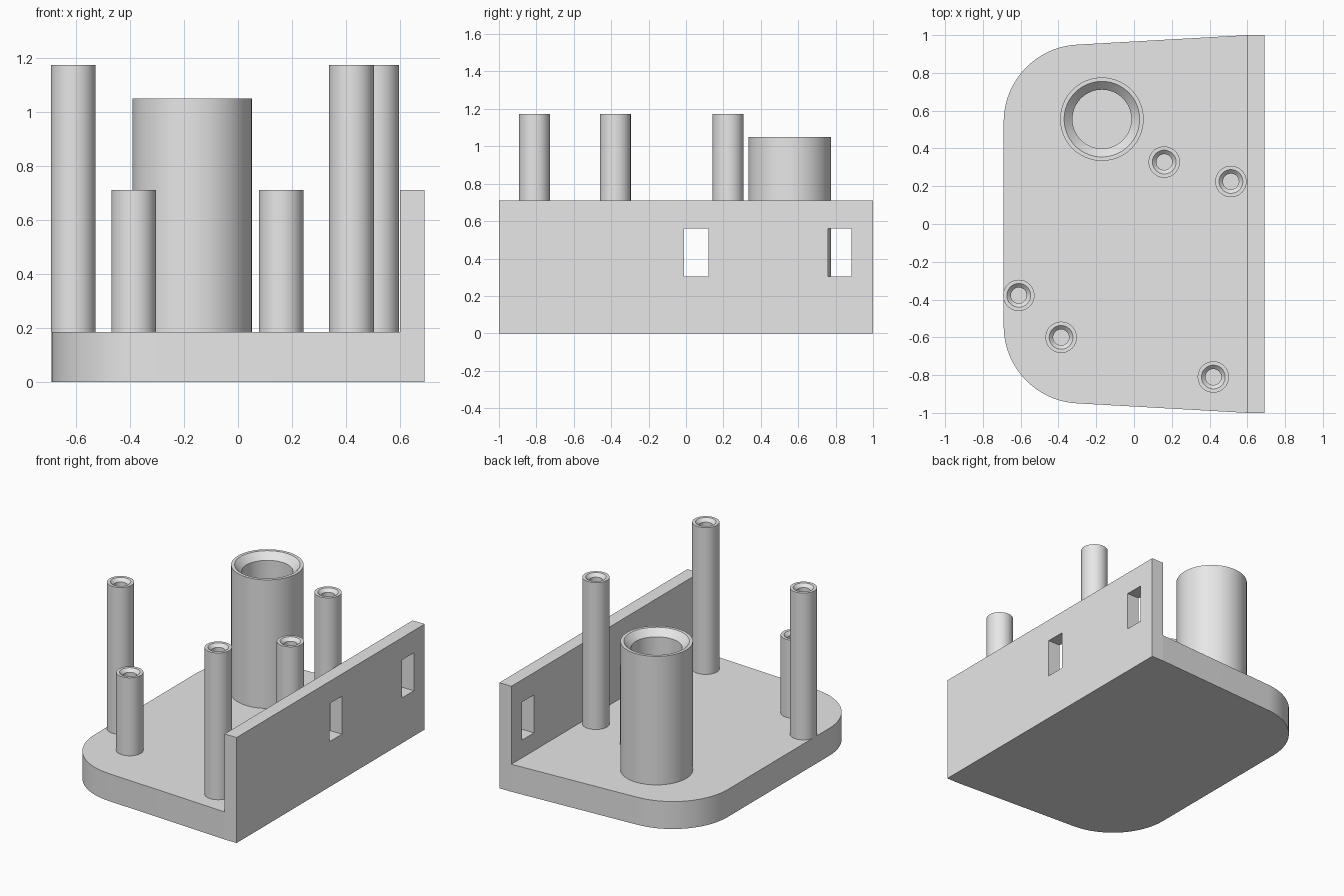
import bpy, bmesh, math

if "Cube" in bpy.data.objects:
    bpy.data.objects.remove(bpy.data.objects["Cube"])

grey = bpy.data.materials.new("plain_grey")
grey.diffuse_color = (0.8, 0.8, 0.8, 1)
grey.use_nodes = True
grey.node_tree.nodes["Principled BSDF"].inputs["Base Color"].default_value = grey.diffuse_color

PLATE_TOP = 0.185
WALL_TOP = 0.71
WALL_IN, WALL_OUT = 0.6, 0.69


def finish(bm, name, smooth=False):
    bmesh.ops.recalc_face_normals(bm, faces=bm.faces[:])
    me = bpy.data.meshes.new(name)
    bm.to_mesh(me)
    bm.free()
    me.materials.append(grey)
    ob = bpy.data.objects.new(name, me)
    bpy.context.collection.objects.link(ob)
    if smooth:
        bpy.ops.object.select_all(action='DESELECT')
        ob.select_set(True)
        bpy.context.view_layer.objects.active = ob
        bpy.ops.object.shade_smooth_by_angle(angle=math.radians(30))
    return ob


# Base plate: slightly tapered outline with two large rounded corners
R, CX, CY, STEPS = 0.41, -0.28, 0.54, 24
half = [(WALL_IN, 1.0)]
for i in range(STEPS + 1):
    a = math.radians(93.1 + (180 - 93.1) * i / STEPS)
    half.append((CX + R * math.cos(a), CY + R * math.sin(a)))
outline = half + [(x, -y) for x, y in reversed(half)]
bm = bmesh.new()
low = [bm.verts.new((x, y, 0)) for x, y in outline]
high = [bm.verts.new((x, y, PLATE_TOP)) for x, y in outline]
bm.faces.new(low)
bm.faces.new(high)
for i in range(len(outline) - 1):  # the side joining the wall stays open
    bm.faces.new((low[i], low[i + 1], high[i + 1], high[i]))
finish(bm, "base_plate", True)

# Upright wall with two rectangular windows
ys = [-1, -0.01, 0.12, 0.76, 0.885, 1]
zs = [0, PLATE_TOP, 0.305, 0.56, WALL_TOP]
windows = {(1, 2), (3, 2)}
bm = bmesh.new()
grid = [[bm.verts.new((WALL_IN, y, z)) for z in zs] for y in ys]
for i in range(len(ys) - 1):
    for j in range(len(zs) - 1):
        if (i, j) not in windows:
            bm.faces.new((grid[i][j], grid[i + 1][j],
                          grid[i + 1][j + 1], grid[i][j + 1]))
inner = bm.faces[:]
ext = bmesh.ops.extrude_face_region(bm, geom=inner, use_keep_orig=True)
moved = [g for g in ext["geom"] if isinstance(g, bmesh.types.BMVert)]
bmesh.ops.translate(bm, verts=moved, vec=(WALL_OUT - WALL_IN, 0, 0))
# Remove the hidden joint behind the plate
joint = [f for f in bm.faces
         if all(abs(v.co.x - WALL_IN) < 1e-4 and v.co.z < PLATE_TOP + 1e-4
                for v in f.verts)]
bmesh.ops.delete(bm, geom=joint, context='FACES')
finish(bm, "side_wall")


# Hollow round posts with a chamfered bore
def post(name, x, y, top, r, lead, bore, n=48):
    profile = [(r, PLATE_TOP), (r, top), (lead, top),
               (bore, top - (lead - bore)), (bore, PLATE_TOP)]
    bm = bmesh.new()
    rings = [[bm.verts.new((x + pr * math.cos(2 * math.pi * k / n),
                            y + pr * math.sin(2 * math.pi * k / n), pz))
              for k in range(n)] for pr, pz in profile]
    for a, b in zip(rings, rings[1:]):
        for k in range(n):
            m = (k + 1) % n
            bm.faces.new((a[k], a[m], b[m], b[k]))
    finish(bm, name, True)


post("large_tube", -0.17, 0.555, 1.05, 0.221, 0.2, 0.156, 64)
for i, (x, y) in enumerate([(-0.61, -0.378), (0.42, -0.81), (0.513, 0.225)]):
    post(f"tall_post_{i + 1}", x, y, 1.173, 0.083, 0.063, 0.042)
for i, (x, y) in enumerate([(-0.386, -0.6), (0.16, 0.328)]):
    post(f"short_post_{i + 1}", x, y, WALL_TOP, 0.083, 0.063, 0.042)
